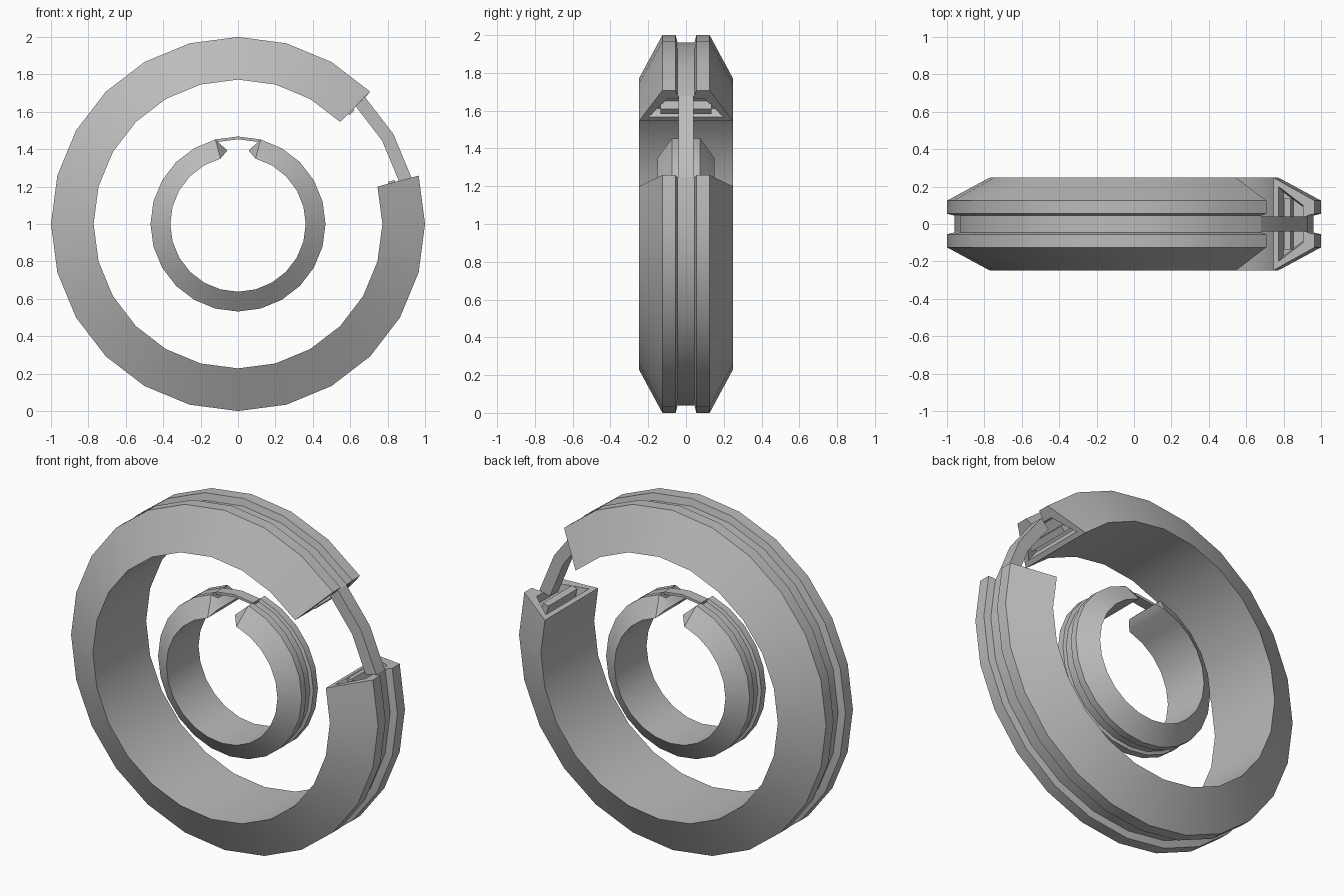
import bpy, bmesh, math

if "Cube" in bpy.data.objects:
    bpy.data.objects.remove(bpy.data.objects["Cube"])

metal = bpy.data.materials.new("grey_metal")
metal.diffuse_color = (0.5, 0.5, 0.5, 1)
metal.use_nodes = True
metal.node_tree.nodes["Principled BSDF"].inputs["Base Color"].default_value = metal.diffuse_color
STEP = 15  # degrees per segment


def point(r, y, deg, push=0.0):
    """Point on a ring about the y axis, pushed along the tangent."""
    a = math.radians(deg)
    return (r * math.cos(a) - push * math.sin(a), y,
            1 + r * math.sin(a) + push * math.cos(a))


def finish(bm, name):
    bmesh.ops.recalc_face_normals(bm, faces=bm.faces)
    mesh = bpy.data.meshes.new(name)
    bm.to_mesh(mesh)
    bm.free()
    mesh.materials.append(metal)
    obj = bpy.data.objects.new(name, mesh)
    bpy.context.collection.objects.link(obj)
    bpy.ops.object.select_all(action='DESELECT')
    obj.select_set(True)
    bpy.context.view_layer.objects.active = obj
    bpy.ops.object.shade_smooth_by_angle(angle=math.radians(30))
    return obj


def sweep(bm, profile, start, end):
    """Sweep a closed (radius, y) profile; returns the two end loops."""
    rows = [[bm.verts.new(point(r, y, d)) for r, y in profile]
            for d in range(start, end + 1, STEP)]
    n = len(profile)
    for a, b in zip(rows, rows[1:]):
        for i in range(n):
            j = (i + 1) % n
            bm.faces.new((a[i], a[j], b[j], b[i]))
    return rows[0], rows[-1]


def mirrored(half):
    """Mirror half a profile (y > 0) into a closed loop."""
    return half + [(p[0], -p[1], *p[2:]) for p in reversed(half)]


def split_ring(name, half, start, end, loops):
    """Grooved ring with shaped ends; loops are (radius, y, push) insets."""
    bm = bmesh.new()
    ends = sweep(bm, mirrored(half), start, end)
    for row, deg, sign in zip(ends, (start, end), (-1, 1)):
        prev = None
        for loop in loops:
            cur = [bm.verts.new(point(r, y, deg, sign * p))
                   for r, y, p in mirrored(loop)]
            if prev is None:
                # rim between the eight-sided outline and the four-sided inset
                bm.faces.new((row[0], row[1], cur[1], cur[0]))
                bm.faces.new((row[1], row[2], row[3], cur[1]))
                bm.faces.new((row[3], row[4], cur[2], cur[1]))
                bm.faces.new((row[4], row[5], row[6], cur[2]))
                bm.faces.new((row[6], row[7], cur[3], cur[2]))
                bm.faces.new((row[7], row[0], cur[0], cur[3]))
            else:
                for i in range(4):
                    j = (i + 1) % 4
                    bm.faces.new((prev[i], prev[j], cur[j], cur[i]))
            prev = cur
        bm.faces.new(prev)
    return finish(bm, name)


def band(name, r0, r1, w, start, end):
    """Plain rectangular arc."""
    bm = bmesh.new()
    for row in sweep(bm, mirrored([(r0, w), (r1, w)]), start, end):
        bm.faces.new(row)
    return finish(bm, name)


# Large ring, open at the upper right, with hollowed ends
split_ring("outer_ring",
           [(0.772, 0.248), (1.0, 0.125), (1.0, 0.055), (0.96, 0.045)],
           45, 375,
           [[(0.80, 0.20, 0.0), (0.935, 0.10, 0.0)],
            [(0.815, 0.17, -0.05), (0.925, 0.09, -0.05)]])
band("outer_bridge", 0.89, 0.96, 0.04, 15, 45)

# Cross bars set in the hollow ends
for side, deg, sign in (("lower", 15, 1), ("upper", 45, -1)):
    bm = bmesh.new()
    quads = [[bm.verts.new(point(r, y, deg, sign * p))
              for r, y in mirrored([(0.832, 0.135), (0.87, 0.135)])]
             for p in (-0.05, 0.01)]
    for q in quads:
        bm.faces.new(q)
    for i in range(4):
        j = (i + 1) % 4
        bm.faces.new((quads[0][i], quads[0][j], quads[1][j], quads[1][i]))
    finish(bm, side + "_cross_bar")

# Small ring, open at the top, with pointed ends
split_ring("inner_ring",
           [(0.362, 0.15), (0.468, 0.075), (0.468, 0.033), (0.45, 0.027)],
           105, 435,
           [[(0.394, 0.11, 0.047), (0.43, 0.025, 0.0)]])
band("inner_bridge", 0.453, 0.468, 0.032, 75, 105)
